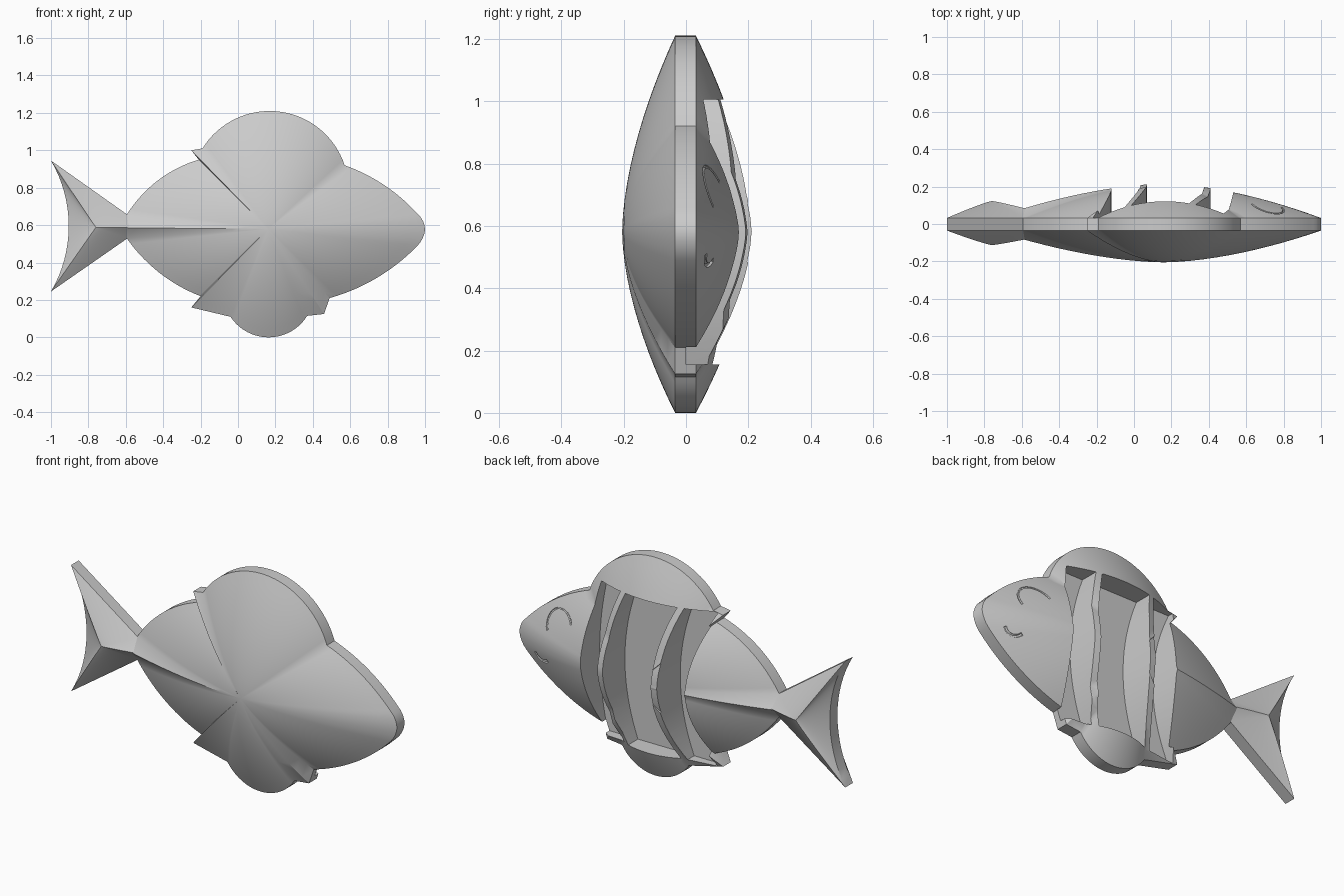
import bpy, bmesh, math
from mathutils import Vector
from mathutils.geometry import intersect_line_line_2d  # noqa: F401
from mathutils.bvhtree import BVHTree

cube = bpy.data.objects.get("Cube")
if cube:
    bpy.data.objects.remove(cube, do_unlink=True)

grey = bpy.data.materials.new("plain_grey")
grey.use_nodes = True
GREY = (0.6, 0.6, 0.6, 1)
grey.diffuse_color = GREY
grey.node_tree.nodes["Principled BSDF"].inputs["Base Color"].default_value = GREY

FRONT_RIM, BACK_RIM = -0.035, 0.032


def arc(a, b, c, n=14):
    """Points on the circle from a through b to c."""
    a, b, c = Vector(a), Vector(b), Vector(c)
    d = 2 * (a.x * (b.y - c.y) + b.x * (c.y - a.y) + c.x * (a.y - b.y))
    A, B, C = a.length_squared, b.length_squared, c.length_squared
    o = Vector(((A * (b.y - c.y) + B * (c.y - a.y) + C * (a.y - b.y)) / d,
                (A * (c.x - b.x) + B * (a.x - c.x) + C * (b.x - a.x)) / d))
    r = (a - o).length
    ang = [math.atan2(p.y - o.y, p.x - o.x) for p in (a, b, c)]
    turn = 2 * math.pi
    sweep = (ang[2] - ang[0]) % turn
    if (ang[1] - ang[0]) % turn > sweep:
        sweep -= turn
    return [(o.x + r * math.cos(ang[0] + sweep * i / n),
             o.y + r * math.sin(ang[0] + sweep * i / n)) for i in range(n + 1)]


def add_object(name, bm):
    bmesh.ops.recalc_face_normals(bm, faces=bm.faces)
    mesh = bpy.data.meshes.new(name)
    bm.to_mesh(mesh)
    bm.free()
    mesh.materials.append(grey)
    obj = bpy.data.objects.new(name, mesh)
    bpy.context.collection.objects.link(obj)
    return obj


def inflated(name, outline, centre, height, power, neck, rings=12):
    """Two-sided dome swelling from an outline to its centre; neck is (point, height)."""
    bm = bmesh.new()
    loops = []
    for side, rim in ((-1, FRONT_RIM), (1, BACK_RIM)):
        top = side * height + 0.005
        apex = bm.verts.new((centre[0], top, centre[1]))
        prev = None
        for k in range(1, rings + 1):
            t = k / rings
            ring = []
            for p in outline:
                low = side * neck[1] if p == neck[0] else rim
                ring.append(bm.verts.new((centre[0] + (p[0] - centre[0]) * t,
                                          low + (top - low) * (1 - t ** power),
                                          centre[1] + (p[1] - centre[1]) * t)))
            for i in range(len(ring)):
                j = (i + 1) % len(ring)
                if prev:
                    bm.faces.new((prev[i], prev[j], ring[j], ring[i]))
                else:
                    bm.faces.new((apex, ring[j], ring[i]))
            prev = ring
        loops.append(prev)
    f, b = loops
    for i in range(len(f)):
        j = (i + 1) % len(f)
        bm.faces.new((f[i], f[j], b[j], b[i]))
    return add_object(name, bm)


# Body with back fin, belly fin and stripe stubs, counter-clockwise from the nose
MID = 0.58
neck = (-0.6, 0.585)
outline = (arc((1, 0.575), (0.99, 0.62), (0.96, 0.66), 4)
           + arc((0.96, 0.66), (0.78, 0.815), (0.57, 0.92))[1:]
           + arc((0.57, 0.92), (0.16, 1.21), (-0.19, 1.01), 32)[1:]
           + [(-0.25, 1.0)]
           + arc((-0.21, 0.95), (-0.44, 0.83), (-0.595, 0.655))
           + [neck]
           + arc((-0.595, 0.53), (-0.42, 0.345), (-0.2, 0.22))
           + [(-0.25, 0.16)]
           + arc((-0.04, 0.11), (0.16, 0), (0.37, 0.115), 20)
           + [(0.46, 0.125)]
           + arc((0.49, 0.21), (0.77, 0.335), (0.96, 0.49))
           + arc((0.96, 0.49), (0.985, 0.525), (1, 0.575), 4)[1:-1])
body = inflated("fish_body", outline, (0.16, MID), 0.21, 1.7, (neck, 0.08))

# Tail fin
tail_neck = (-0.57, 0.588)
tail_outline = ([tail_neck, (-0.59, 0.655)]
                + arc((-1, 0.945), (-0.905, 0.595), (-1, 0.245), 16)
                + [(-0.59, 0.53)])
tail = inflated("tail_fin", tail_outline, (-0.76, 0.588), 0.118, 1.15, (tail_neck, 0.08))


def stripe_cutter(left, left_bow, right, right_bow, floor=0.0, n=20):
    """Bowed upright prism that hollows one band out of the back."""
    half = 0.425
    bm = bmesh.new()
    us = [-1 + 2 * i / n for i in range(n + 1)]
    pts = [(right - right_bow * u * u, MID + half * u) for u in us]
    pts += [(left - left_bow * u * u, MID + half * u) for u in reversed(us)]
    face = bm.faces.new([bm.verts.new((x, floor, z)) for x, z in pts])
    ext = bmesh.ops.extrude_face_region(bm, geom=[face])
    moved = [v for v in ext["geom"] if isinstance(v, bmesh.types.BMVert)]
    bmesh.ops.translate(bm, verts=moved, vec=(0, 0.4, 0))
    return add_object("stripe_cutter", bm)


def groove_cutter(points, radius):
    """Thin tube laid on the back surface along (x, z) points."""
    tree = BVHTree.FromObject(body, bpy.context.evaluated_depsgraph_get())
    path = [tree.ray_cast(Vector((x, 1, z)), Vector((0, -1, 0)))[0] for x, z in points]
    bm = bmesh.new()
    rings, sides = [], 6
    for i, p in enumerate(path):
        along = (path[min(i + 1, len(path) - 1)] - path[max(i - 1, 0)]).normalized()
        u = along.cross(Vector((0, 1, 0))).normalized()
        v = along.cross(u)
        rings.append([bm.verts.new(p + radius * (u * math.cos(a) + v * math.sin(a)))
                      for a in (2 * math.pi * s / sides for s in range(sides))])
    for r, q in zip(rings, rings[1:]):
        for s in range(sides):
            w = (s + 1) % sides
            bm.faces.new((r[s], r[w], q[w], q[s]))
    bm.faces.new(rings[0])
    bm.faces.new(rings[-1])
    return add_object("groove_cutter", bm)


# Three hollow bands leave two thin ribs; the eye and mouth are fine grooves
bpy.context.view_layer.update()
cutters = [groove_cutter(arc((0.63, 0.74), (0.72, 0.79), (0.79, 0.66), 16), 0.006),
           groove_cutter(arc((0.79, 0.49), (0.84, 0.475), (0.88, 0.51), 10), 0.009),
           stripe_cutter(-0.12, 0.1, 0.035, 0.085),
           stripe_cutter(0.07, 0.085, 0.375, 0.08),
           stripe_cutter(0.41, 0.08, 0.53, 0.05)]
for cutter in cutters:
    mod = body.modifiers.new("cut", "BOOLEAN")
    mod.operation = "DIFFERENCE"
    mod.solver = "EXACT"
    mod.object = cutter
    cutter.hide_render = True
bpy.context.view_layer.update()
cut_mesh = bpy.data.meshes.new_from_object(
    body.evaluated_get(bpy.context.evaluated_depsgraph_get()))
body.modifiers.clear()
body.data = cut_mesh
for cutter in cutters:
    bpy.data.objects.remove(cutter, do_unlink=True)

# Smooth skin with crisp edges
bpy.ops.object.select_all(action="DESELECT")
for obj in (body, tail):
    obj.select_set(True)
bpy.context.view_layer.objects.active = body
bpy.ops.object.shade_smooth_by_angle(angle=math.radians(28))
